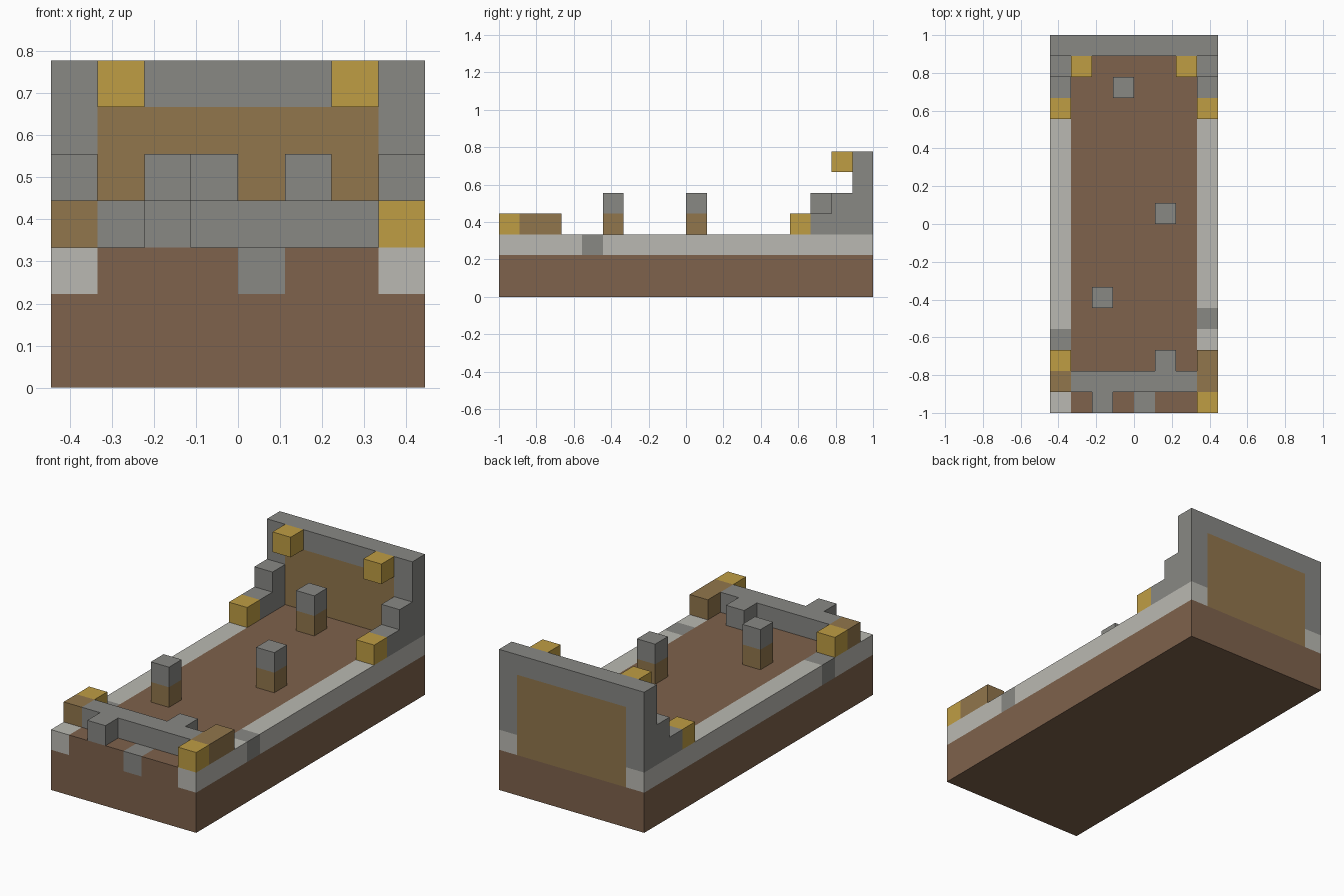
import bpy, bmesh
from mathutils import Vector

if "Cube" in bpy.data.objects:
    bpy.data.objects.remove(bpy.data.objects["Cube"], do_unlink=True)

UNIT = 1 / 9  # edge of one block


def make_material(name, rgb):
    linear = [((c / 255 + 0.055) / 1.055) ** 2.4 for c in rgb] + [1.0]
    mat = bpy.data.materials.new(name)
    mat.use_nodes = True
    mat.diffuse_color = linear
    shader = mat.node_tree.nodes["Principled BSDF"]
    shader.inputs["Base Color"].default_value = linear
    shader.inputs["Roughness"].default_value = 0.9
    return mat


earth = make_material("earth brown", (126, 98, 76))
stone = make_material("stone grey", (136, 136, 132))
pale = make_material("pale stone", (186, 185, 178))
gold = make_material("gold", (191, 157, 68))
wood = make_material("wood brown", (145, 118, 76))


def prism(name, mat, outline, low, high, axis="z"):
    """Extrude an outline, in blocks, along z (xy outline) or x (yz outline)."""
    place = (lambda a, b, d: (a, b, d)) if axis == "z" else (lambda a, b, d: (d, a, b))
    bm = bmesh.new()
    face = bm.faces.new([bm.verts.new(Vector(place(a, b, low)) * UNIT) for a, b in outline])
    grown = bmesh.ops.extrude_face_region(bm, geom=[face])["geom"]
    verts = [v for v in grown if isinstance(v, bmesh.types.BMVert)]
    bmesh.ops.translate(bm, verts=verts, vec=Vector(place(0, 0, high - low)) * UNIT)
    bmesh.ops.recalc_face_normals(bm, faces=bm.faces)
    mesh = bpy.data.meshes.new(name)
    bm.to_mesh(mesh)
    bm.free()
    mesh.materials.append(mat)
    obj = bpy.data.objects.new(name, mesh)
    bpy.context.collection.objects.link(obj)
    return obj


def block(name, mat, x, y, z, size=(1, 1, 1)):
    """Box from its lowest corner, in blocks."""
    w, d, h = size
    outline = [(x, y), (x + w, y), (x + w, y + d), (x, y + d)]
    return prism(name, mat, outline, z, z + h)


# Ground body and floor, notched for a stone at the front edge
block("base", earth, -4, -9, 0, (8, 18, 2))
prism("floor", earth, [(-3, -9), (0, -9), (0, -8), (1, -8), (1, -9), (3, -9),
                       (3, 8), (-3, 8)], 2, 3)
block("front_edge_stone", stone, 0, -9, 2)

# Both long sides: rail with one grey stone, stepped end frame, gold blocks
for side, x, gap in (("left", 3, -5), ("right", -4, -6)):
    block(side + "_rail_front", pale, x, -9, 2, (1, gap + 9, 1))
    block(side + "_rail_stone", stone, x, gap, 2)
    block(side + "_rail_back", pale, x, gap + 1, 2, (1, 8 - gap, 1))
    prism(side + "_stepped_frame", stone,
          [(6, 3), (9, 3), (9, 7), (8, 7), (8, 5), (7, 5), (7, 4), (6, 4)],
          x, x + 1, "x")
    block(side + "_rail_gold", gold, x, 5, 3)
    block(side + "_wall_gold", gold, 2 if x > 0 else -3, 7, 6)

# Back wall
block("back_panel", wood, -3, 8, 2, (6, 1, 4))
block("back_lintel", stone, -3, 8, 6, (6, 1, 1))

# Front barrier with its stubs and corner blocks
prism("front_barrier", stone,
      [(-3, -8), (-2, -8), (-2, -9), (-1, -9), (-1, -8), (3, -8),
       (3, -7), (2, -7), (2, -6), (1, -6), (1, -7), (-3, -7)], 3, 4)
block("left_corner_gold", gold, 3, -9, 3)
block("left_corner_wood", wood, 3, -8, 3, (1, 2, 1))
block("right_corner_wood", wood, -4, -8, 3)
block("right_corner_gold", gold, -4, -7, 3)

# Short posts with stone caps
for place, x, y in (("front", -2, -4), ("middle", 1, 0), ("back", -1, 6)):
    block(place + "_post", wood, x, y, 3)
    block(place + "_post_cap", stone, x, y, 4)
